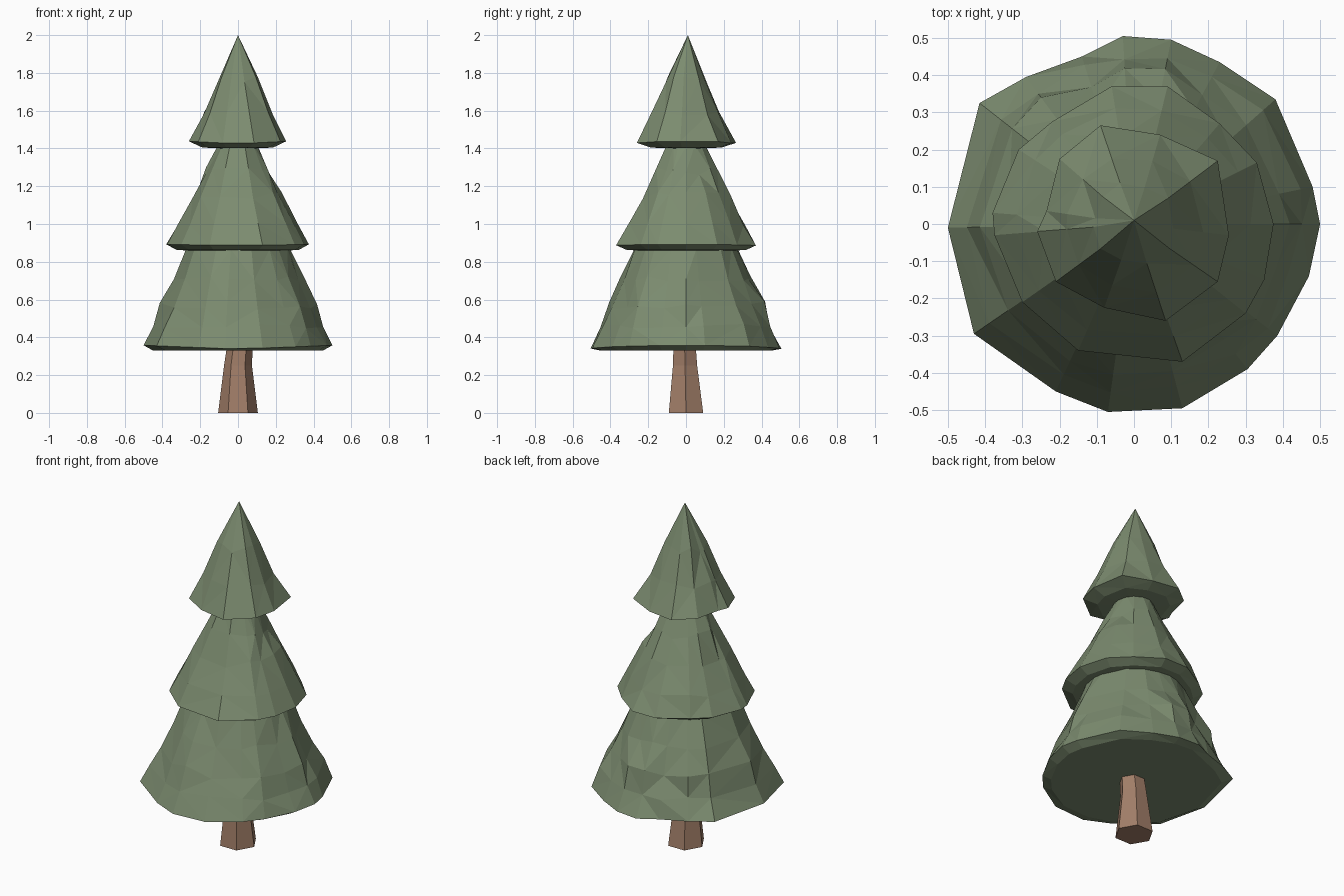
import bpy, bmesh, math, random

if "Cube" in bpy.data.objects:
    bpy.data.objects.remove(bpy.data.objects["Cube"])

random.seed(4)


def material(name, rgb):
    m = bpy.data.materials.new(name)
    m.diffuse_color = (*rgb, 1)
    m.use_nodes = True
    m.node_tree.nodes["Principled BSDF"].inputs["Base Color"].default_value = m.diffuse_color
    return m


def finish(name, bm, mat):
    bmesh.ops.triangulate(bm, faces=[f for f in bm.faces if len(f.verts) == 4])
    bmesh.ops.recalc_face_normals(bm, faces=bm.faces)
    me = bpy.data.meshes.new(name)
    bm.to_mesh(me)
    bm.free()
    me.materials.append(mat)
    ob = bpy.data.objects.new(name, me)
    bpy.context.collection.objects.link(ob)
    return ob


def loft(bm, rings):
    loops = [[bm.verts.new(p) for p in r] for r in rings]
    for a, b in zip(loops, loops[1:]):
        n = len(a)
        for i in range(n):
            j = (i + 1) % n
            bm.faces.new((a[i], a[j], b[j], b[i]))
    return loops


def ring(outline, z, r, round_mix, jitter=0.0):
    """Shrink the rim outline to radius r, rounding it and roughening it."""
    size = sum(math.hypot(x, y) for x, y in outline) / len(outline)
    pts = []
    for x, y in outline:
        d = math.hypot(x, y)
        k = r / size * (1 - round_mix) + r / d * round_mix
        k *= 1 + random.uniform(-jitter, jitter)
        pts.append((x * k, y * k, z + random.uniform(-jitter, jitter) * 0.5))
    return pts


def tier(name, outline, rim_z, side_lift, under, sides, apex=None, closed=False):
    rim = [(x, y, rim_z + side_lift * abs(x)) for x, y in outline]
    rings = [ring(outline, z, r, 0.3) for z, r in under] + [rim]
    rings += [ring(outline, z, r, 0.6, j) for z, r, j in sides]
    bm = bmesh.new()
    loops = loft(bm, rings)
    if closed:
        bm.faces.new(loops[0][::-1])
    if apex:
        tip = bm.verts.new(apex)
        top = loops[-1]
        for i in range(len(top)):
            bm.faces.new((top[i], top[(i + 1) % len(top)], tip))
    return finish(name, bm, needles)


needles = material("needles", (0.20, 0.26, 0.16))
bark = material("bark", (0.36, 0.21, 0.14))

# Rim outlines seen from above
low = [(.5, 0), (.48, .1), (.38, .335), (.23, .435), (.1, .495), (-.03, .505),
       (-.14, .45), (-.29, .395), (-.415, .325), (-.5, -.01), (-.43, -.295),
       (-.21, -.45), (-.07, -.505), (.13, -.495), (.305, -.39), (.385, -.3), (.47, -.14)]
mid = [(.375, 0), (.33, .165), (.23, .27), (.09, .37), (-.06, .37), (-.22, .275),
       (-.31, .2), (-.38, .03), (-.375, -.03), (-.3, -.21), (-.15, -.34), (.13, -.37),
       (.3, -.24), (.35, -.15)]
high = [(.255, -.03), (.225, .17), (.07, .24), (-.09, .265), (-.2, .175), (-.235, .035),
        (-.26, -.02), (-.21, -.155), (-.08, -.225), (.085, -.26), (.225, -.155)]

# Three foliage tiers, each underside closing on the tier below
tier("lower_foliage", low, .338, .04, [(.33, .45)],
     [(.46, .45, .03), (.57, .41, .04), (.71, .345, .03), (.87, .272, .01)], closed=True)
tier("middle_foliage", mid, .885, .02, [(.86, .255), (.862, .32)],
     [(1.0, .315, .02), (1.15, .235, .04), (1.28, .165, .04), (1.415, .105, .01)])
tier("upper_foliage", high, 1.425, .05, [(1.4, .09), (1.405, .19)],
     [(1.58, .185, .03), (1.76, .108, .05)], apex=(0, .01, 2))

# Six-sided tapered trunk
bm = bmesh.new()
hexes = [[(cx + r * math.cos(i * math.pi / 3), cy + r * math.sin(i * math.pi / 3), z)
          for i in range(6)]
         for z, r, cx, cy in ((0, .105, 0, 0), (.25, .074, 0, -.005), (.335, .069, .008, -.007))]
loops = loft(bm, hexes)
bm.faces.new(loops[0][::-1])
bm.faces.new(loops[-1])
finish("trunk", bm, bark)
